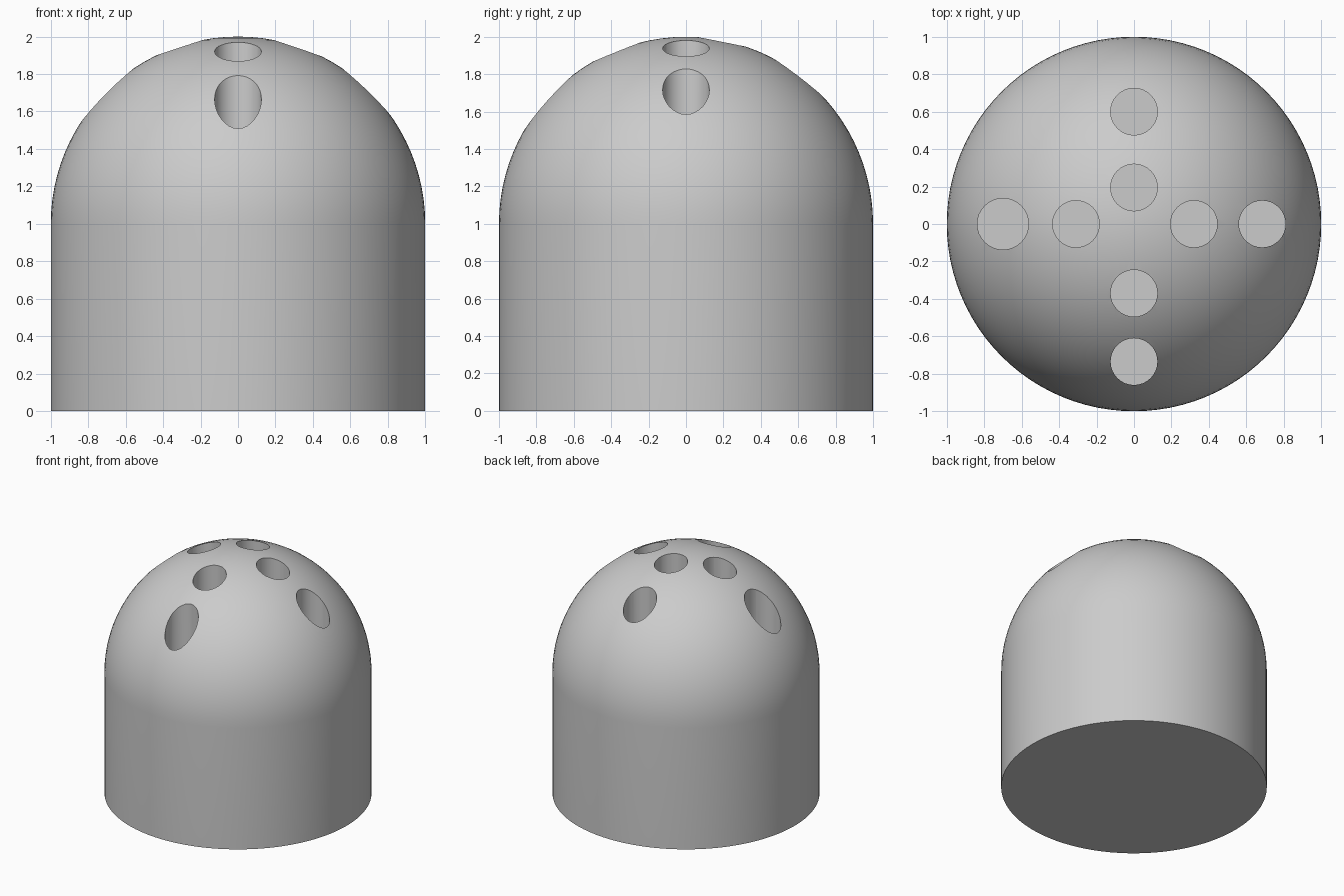
import bpy
import bmesh
import math
from mathutils import Matrix

if "Cube" in bpy.data.objects:
    bpy.data.objects.remove(bpy.data.objects["Cube"])

SEGMENTS = 96
RINGS = 24
FLOOR = 0.2  # height of the hole floors


def make_material(name, value):
    mat = bpy.data.materials.new(name)
    mat.use_nodes = True
    colour = (value, value, value, 1)
    mat.diffuse_color = colour
    mat.node_tree.nodes["Principled BSDF"].inputs["Base Color"].default_value = colour
    return mat


def add_object(name, bm, mat):
    bmesh.ops.recalc_face_normals(bm, faces=bm.faces)
    mesh = bpy.data.meshes.new(name)
    bm.to_mesh(mesh)
    bm.free()
    mesh.materials.append(mat)
    obj = bpy.data.objects.new(name, mesh)
    bpy.context.collection.objects.link(obj)
    return obj


grey = make_material("plain grey", 0.6)

# Domed body: straight wall and hemisphere turned around z
bm = bmesh.new()
profile = [(0, 0, 0), (1, 0, 0)]
for i in range(RINGS + 1):
    a = math.pi / 2 * i / RINGS
    profile.append((math.cos(a), 0, 1 + math.sin(a)))
verts = [bm.verts.new(p) for p in profile]
edges = [bm.edges.new(pair) for pair in zip(verts, verts[1:])]
bmesh.ops.spin(bm, geom=verts + edges, axis=(0, 0, 1), cent=(0, 0, 0),
               angle=2 * math.pi, steps=SEGMENTS)
bmesh.ops.remove_doubles(bm, verts=bm.verts, dist=0.0001)
bmesh.ops.dissolve_limit(bm, angle_limit=0.001, verts=[v for v in bm.verts if v.co.z < 0.001],
                         edges=[e for e in bm.edges if all(v.co.z < 0.001 for v in e.verts)])
body = add_object("domed_holder", bm, grey)

# Vertical holes arranged in a cross: x, y, radius
holes = [(-0.7, 0, 0.137), (-0.31, 0, 0.125), (0.32, 0, 0.125), (0.685, 0, 0.125),
         (0, 0.6, 0.125), (0, 0.195, 0.125), (0, -0.37, 0.125), (0, -0.735, 0.125)]
bm = bmesh.new()
height = 2.2 - FLOOR
for x, y, radius in holes:
    bmesh.ops.create_cone(bm, cap_ends=True, segments=32, radius1=radius, radius2=radius,
                          depth=height, matrix=Matrix.Translation((x, y, FLOOR + height / 2)))
cutter = add_object("hole_cutter", bm, grey)
cutter.hide_render = True

# Cut the holes, then smooth the curved surfaces
cut = body.modifiers.new("holes", "BOOLEAN")
cut.operation = "DIFFERENCE"
cut.solver = "EXACT"
cut.object = cutter
bpy.ops.object.select_all(action="DESELECT")
body.select_set(True)
bpy.context.view_layer.objects.active = body
bpy.ops.object.modifier_apply(modifier=cut.name)
bpy.data.objects.remove(cutter)
bpy.ops.object.shade_smooth_by_angle(angle=math.radians(30))
